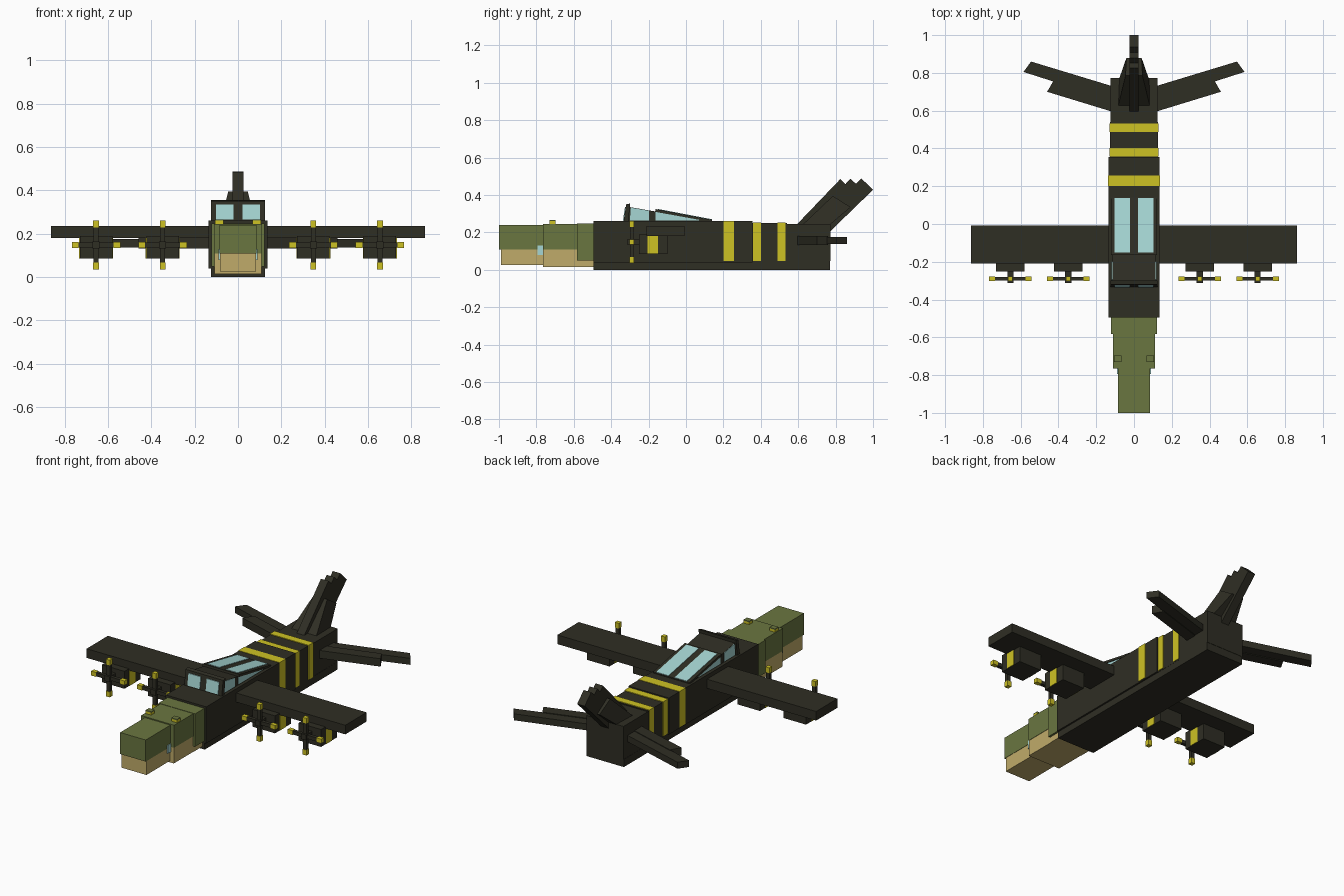
import bpy, bmesh

if "Cube" in bpy.data.objects:
    bpy.data.objects.remove(bpy.data.objects["Cube"])


def material(name, rgb):
    m = bpy.data.materials.new(name)
    lin = [((c / 255 + 0.055) / 1.055) ** 2.4 for c in rgb]
    m.diffuse_color = (*lin, 1)
    m.use_nodes = True
    m.node_tree.nodes["Principled BSDF"].inputs["Base Color"].default_value = m.diffuse_color
    return m


DARK = material("dark_paint", (47, 46, 36))
GREEN = material("olive_green", (106, 118, 64))
TAN = material("sand_tan", (192, 171, 106))
YELLOW = material("stripe_yellow", (206, 194, 36))
GLASS = material("pale_glass", (166, 214, 212))


def loft(name, mat, ring_a, ring_b):
    """Solid between two matching rings of points."""
    bm = bmesh.new()
    a = [bm.verts.new(p) for p in ring_a]
    b = [bm.verts.new(p) for p in ring_b]
    n = len(a)
    bm.faces.new(a)
    bm.faces.new(b[::-1])
    for i in range(n):
        j = (i + 1) % n
        bm.faces.new((a[j], a[i], b[i], b[j]))
    bmesh.ops.recalc_face_normals(bm, faces=bm.faces)
    me = bpy.data.meshes.new(name)
    bm.to_mesh(me)
    bm.free()
    me.materials.append(mat)
    ob = bpy.data.objects.new(name, me)
    bpy.context.collection.objects.link(ob)
    return ob


def box(name, mat, x, y, z):
    ring = [(x[0], y[0]), (x[1], y[0]), (x[1], y[1]), (x[0], y[1])]
    return loft(name, mat, [(*p, z[0]) for p in ring], [(*p, z[1]) for p in ring])


def side_prism(name, mat, profile, x):
    """Profile of (y, z) points extruded across x."""
    return loft(name, mat, [(x[0], *p) for p in profile], [(x[1], *p) for p in profile])


def plan_prism(name, mat, profile, z):
    """Plan of (x, y) points extruded in z."""
    return loft(name, mat, [(*p, z[0]) for p in profile], [(*p, z[1]) for p in profile])


def span(s, a, b):
    return (s * a, s * b)


# Fuselage
box("belly_slab", DARK, (-0.125, 0.125), (-0.495, 0.77), (0, 0.046))
box("fuselage_main", DARK, (-0.135, 0.135), (-0.495, 0.355), (0.04, 0.26))
box("fuselage_rear", DARK, (-0.126, 0.126), (0.35, 0.54), (0.04, 0.25))
box("tail_block", DARK, (-0.124, 0.124), (0.535, 0.772), (0.046, 0.245))

# Yellow fuselage bands
for i, (y0, y1, w, top) in enumerate([(0.2, 0.257, 0.137, 0.262),
                                      (0.357, 0.402, 0.13, 0.254),
                                      (0.488, 0.533, 0.13, 0.254)]):
    box(f"fuselage_band_{i}", YELLOW, (-w, w), (y0, y1), (0.046, top))

# Nose in three steps, tan below and green above
box("nose_tip_lower", TAN, (-0.083, 0.083), (-0.99, -0.76), (0.025, 0.11))
box("nose_tip_upper", GREEN, (-0.085, 0.085), (-1, -0.76), (0.11, 0.24))
box("nose_middle_lower", TAN, (-0.108, 0.108), (-0.765, -0.57), (0.015, 0.11))
box("nose_middle_upper", GREEN, (-0.11, 0.11), (-0.765, -0.57), (0.11, 0.246))
box("nose_base_lower", TAN, (-0.11, 0.11), (-0.58, -0.49), (0.015, 0.05))
box("nose_base_upper", GREEN, (-0.122, 0.122), (-0.582, -0.49), (0.05, 0.248))

# Canopy body, windscreen and sloped roof
side_prism("canopy_body", DARK,
           [(-0.32, 0.25), (-0.305, 0.336), (0.13, 0.262), (0.13, 0.25)], (-0.115, 0.115))
side_prism("windscreen_frame", DARK,
           [(-0.335, 0.25), (-0.32, 0.35), (-0.298, 0.355), (-0.31, 0.25)], (-0.125, 0.125))
side_prism("canopy_roof", DARK,
           [(-0.165, 0.31), (-0.163, 0.325), (0.14, 0.267), (0.14, 0.255)], (-0.122, 0.122))

for s, side in ((-1, "left"), (1, "right")):
    # Canopy glass
    side_prism(f"windscreen_glass_{side}", GLASS,
               [(-0.337, 0.265), (-0.3265, 0.335), (-0.32, 0.335), (-0.33, 0.265)],
               span(s, 0.02, 0.102))
    side_prism(f"roof_glass_{side}", GLASS,
               [(-0.15, 0.32), (-0.15, 0.3255), (0.138, 0.2705), (0.138, 0.265)],
               span(s, 0.02, 0.102))
    side_prism(f"front_side_window_{side}", GLASS,
               [(-0.3, 0.264), (-0.295, 0.333), (-0.198, 0.316), (-0.198, 0.264)],
               span(s, 0.112, 0.118))
    side_prism(f"rear_side_window_{side}", GLASS,
               [(-0.162, 0.264), (-0.162, 0.31), (0.07, 0.27), (0.07, 0.264)],
               span(s, 0.112, 0.118))

    # Nose window and small top fittings
    box(f"nose_window_{side}", GLASS, span(s, 0.083, 0.089), (-0.795, -0.765), (0.08, 0.13))
    box(f"nose_fitting_{side}", YELLOW, span(s, 0.067, 0.105), (-0.73, -0.697), (0.24, 0.26))
    box(f"nose_fitting_cap_{side}", GREEN, span(s, 0.067, 0.105), (-0.73, -0.697), (0.26, 0.266))

    # Wing
    box(f"wing_{side}", DARK, span(s, 0.12, 0.862), (-0.21, -0.007), (0.18, 0.235))

    # Engines and propellers
    for k, c in enumerate((0.348, 0.655)):
        tag = f"{side}_{k}"
        cx = s * c
        box(f"engine_{tag}", DARK, (cx - 0.075, cx + 0.075), (-0.252, -0.1), (0.085, 0.19))
        for e in (-1, 1):
            box(f"engine_band_{tag}_{e}", YELLOW,
                (cx + e * 0.073, cx + e * 0.078), (-0.207, -0.15), (0.086, 0.18))
        box(f"propeller_hub_{tag}", DARK, (cx - 0.016, cx + 0.016),
            (-0.312, -0.245), (0.132, 0.164))
        for d in (-1, 1):
            zc = 0.148
            py = (-0.3, -0.28)
            box(f"upright_blade_{tag}_{d}", DARK, (cx - 0.011, cx + 0.011), py,
                (zc, zc + d * 0.085))
            box(f"upright_blade_tip_{tag}_{d}", YELLOW, (cx - 0.013, cx + 0.013),
                (-0.303, -0.277), (zc + d * 0.08, zc + d * 0.112))
            box(f"level_blade_{tag}_{d}", DARK, (cx, cx + d * 0.085), py,
                (zc - 0.011, zc + 0.011))
            box(f"level_blade_tip_{tag}_{d}", YELLOW, (cx + d * 0.08, cx + d * 0.112),
                (-0.303, -0.277), (zc - 0.013, zc + 0.013))

    # Swept tailplane, inner and outer panels
    plan_prism(f"tailplane_inner_{side}", DARK,
               [(s * 0.1, 0.59), (s * 0.46, 0.7), (s * 0.425, 0.76), (s * 0.1, 0.66)],
               (0.133, 0.18))
    plan_prism(f"tailplane_outer_{side}", DARK,
               [(s * 0.1, 0.65), (s * 0.585, 0.805), (s * 0.545, 0.86), (s * 0.1, 0.725)],
               (0.137, 0.176))

# Swept fin with stepped tip
side_prism("fin", DARK,
           [(0.59, 0.24), (0.825, 0.485), (0.852, 0.458), (0.88, 0.487), (0.908, 0.46),
            (0.938, 0.488), (1.0, 0.428), (0.765, 0.2), (0.65, 0.2)], (-0.025, 0.025))

# Thick tapered root of the fin
loft("fin_root", DARK,
     [(-0.085, 0.62, 0.238), (0.085, 0.62, 0.238), (0.085, 0.75, 0.225), (-0.085, 0.75, 0.225)],
     [(-0.045, 0.785, 0.395), (0.045, 0.785, 0.395), (0.04, 0.88, 0.335), (-0.04, 0.88, 0.335)])
